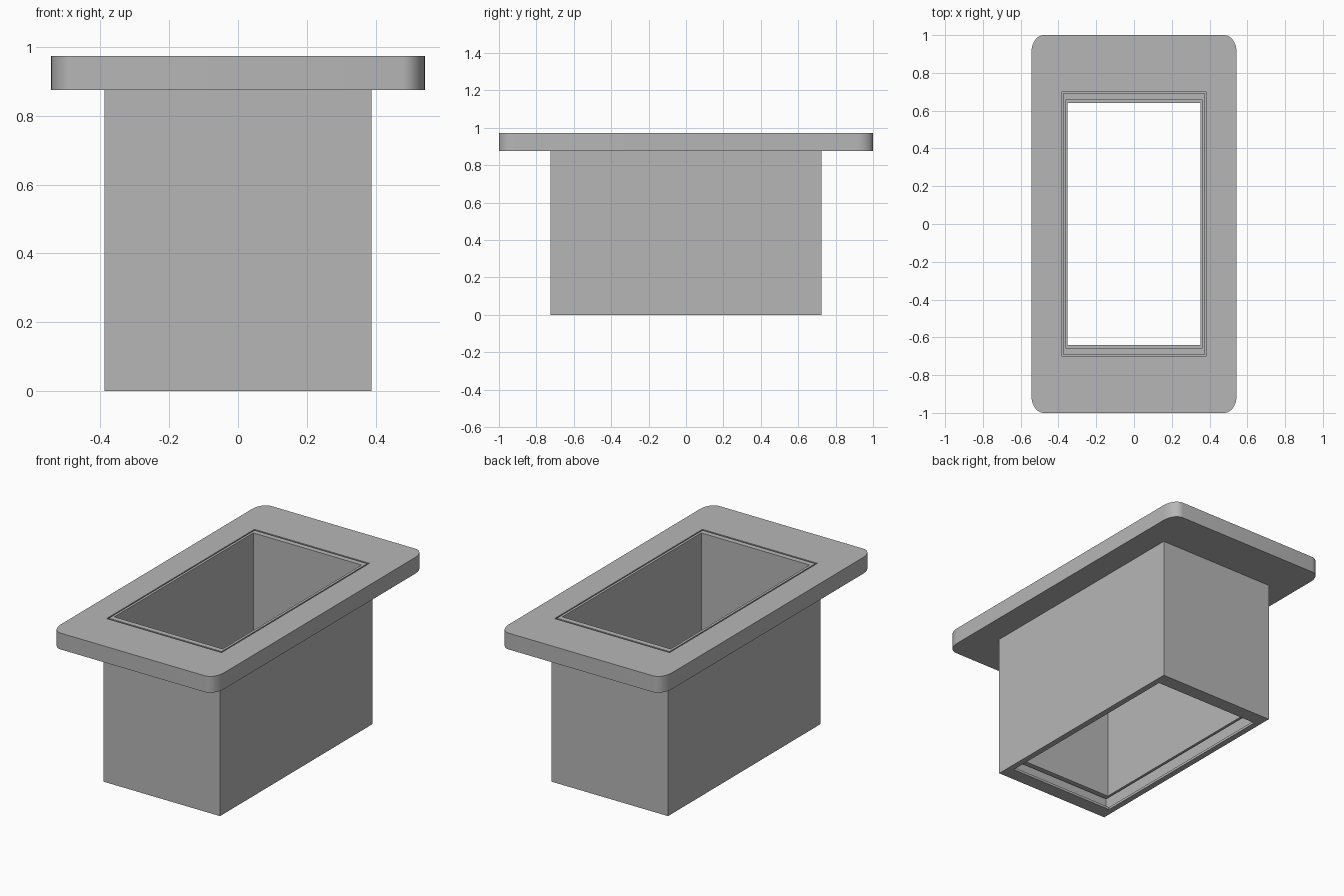
import bpy, bmesh
from math import sin, cos, pi, radians

cube = bpy.data.objects.get("Cube")
if cube:
    bpy.data.objects.remove(cube, do_unlink=True)

grey = bpy.data.materials.new("plain grey")
grey.use_nodes = True
colour = (0.47, 0.47, 0.47, 1)
grey.diffuse_color = colour
grey.node_tree.nodes["Principled BSDF"].inputs["Base Color"].default_value = colour


def finish(bm, name):
    bmesh.ops.recalc_face_normals(bm, faces=bm.faces)
    mesh = bpy.data.meshes.new(name)
    bm.to_mesh(mesh)
    bm.free()
    mesh.materials.append(grey)
    obj = bpy.data.objects.new(name, mesh)
    bpy.context.collection.objects.link(obj)
    return obj


def rectangle(hx, hy):
    return [(-hx, -hy), (hx, -hy), (hx, hy), (-hx, hy)]


def rounded_rectangle(hx, hy, rx, ry, steps=10):
    points = []
    for corner, (sx, sy) in enumerate([(1, 1), (-1, 1), (-1, -1), (1, -1)]):
        for i in range(steps + 1):
            a = (corner + i / steps) * pi / 2
            points.append((sx * (hx - rx) + rx * cos(a), sy * (hy - ry) + ry * sin(a)))
    return points


def rectangular_shell(name, profile):
    """Sweep a closed profile of (half x, half y, z) around a rectangle."""
    bm = bmesh.new()
    rings = [[bm.verts.new((x, y, z)) for x, y in rectangle(hx, hy)]
             for hx, hy, z in profile]
    for k, ring in enumerate(rings):
        following = rings[(k + 1) % len(rings)]
        for i in range(4):
            j = (i + 1) % 4
            bm.faces.new((ring[i], ring[j], following[j], following[i]))
    return finish(bm, name)


def holed_plate(name, outer, inner, bottom, top):
    """Flat plate with an opening."""
    bm = bmesh.new()
    for outline in (outer, inner):
        verts = [bm.verts.new((x, y, bottom)) for x, y in outline]
        for i, v in enumerate(verts):
            bm.edges.new((v, verts[(i + 1) % len(verts)]))
    bmesh.ops.triangle_fill(bm, use_beauty=True, edges=bm.edges[:], normal=(0, 0, 1))
    extruded = bmesh.ops.extrude_face_region(bm, geom=bm.faces[:], use_keep_orig=True)
    raised = [g for g in extruded["geom"] if isinstance(g, bmesh.types.BMVert)]
    bmesh.ops.translate(bm, verts=raised, vec=(0, 0, top - bottom))
    return finish(bm, name)


FLANGE_BOTTOM, FLANGE_TOP = 0.875, 0.973
BORE = (0.382, 0.702)
MOUTH = (0.352, 0.64)
LINER_OUT, LINER_IN = (0.375, 0.692), (0.36, 0.66)
BODY = (0.388, 0.725)
LIP, LINER_BOTTOM = 0.015, 0.1

# Wide top flange with rounded corners
flange = holed_plate("top_flange", rounded_rectangle(0.543, 1.0, 0.065, 0.09),
                     rectangle(*BORE), FLANGE_BOTTOM, FLANGE_TOP)
bpy.ops.object.select_all(action="DESELECT")
flange.select_set(True)
bpy.context.view_layer.objects.active = flange
bpy.ops.object.shade_smooth_by_angle(angle=radians(30))

# Square-cornered sleeve with a thin inward lip at its foot
rectangular_shell("outer_sleeve", [
    (*BODY, 0), (*BODY, FLANGE_BOTTOM), (*BORE, FLANGE_BOTTOM),
    (*BORE, LIP), (*MOUTH, LIP), (*MOUTH, 0)])

# Thin liner, set in with a narrow gap and ending above the lip
rectangular_shell("inner_liner", [
    (*LINER_OUT, LINER_BOTTOM), (*LINER_OUT, FLANGE_TOP),
    (*LINER_IN, FLANGE_TOP), (*LINER_IN, LINER_BOTTOM)])
